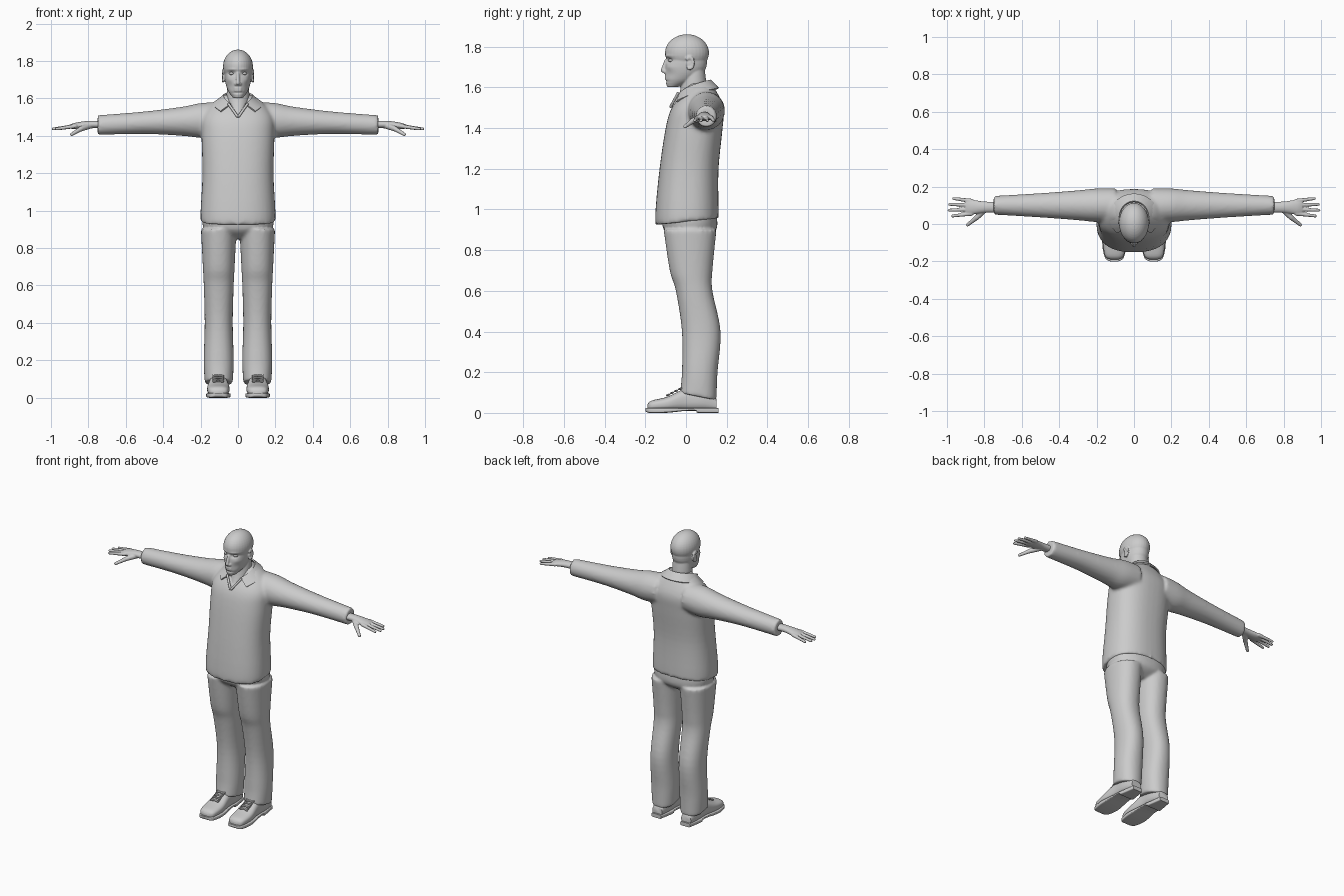
import bpy, bmesh, math
from mathutils import Vector, Matrix

cube = bpy.data.objects.get("Cube")
if cube:
    bpy.data.objects.remove(cube, do_unlink=True)

shade = (0.6, 0.6, 0.6, 1)
grey = bpy.data.materials.new("plain_grey")
grey.use_nodes = True
grey.diffuse_color = shade
grey.node_tree.nodes["Principled BSDF"].inputs["Base Color"].default_value = shade

AXES = {"x": (1, 2, 0), "y": (0, 2, 1), "z": (0, 1, 2)}


def spline(before, start, end, after, t):
    """Smooth curve from start to end, guided by the neighbouring values."""
    leave, arrive = (end - before) / 2, (after - start) / 2
    gap = end - start
    return start + t * (leave + t * (3 * gap - 2 * leave - arrive + t * (leave + arrive - 2 * gap)))


def signed_power(value, exponent):
    return math.copysign(abs(value) ** exponent, value)


def loft(bm, axis, sections, centre=0, power=2, steps=5, sides=40):
    """Skin through oval sections: position, half width, low side, high side."""
    rows, last = [], len(sections) - 1
    for i in range(last):
        near = [sections[min(max(k, 0), last)] for k in range(i - 1, i + 3)]
        for s in range(steps):
            rows.append([spline(*values, s / steps) for values in zip(*near)])
    rows.append(sections[-1])
    across, between, along = AXES[axis]
    rings = []
    for position, width, low, high in rows:
        ring = []
        for k in range(sides):
            angle = math.tau * k / sides
            point = Vector()
            point[across] = centre + width * signed_power(math.cos(angle), 2 / power)
            point[between] = (low + high + (high - low) * signed_power(math.sin(angle), 2 / power)) / 2
            point[along] = position
            ring.append(bm.verts.new(point))
        rings.append(ring)
    for ring, following in zip(rings, rings[1:]):
        for k in range(sides):
            bm.faces.new((ring[k - 1], ring[k], following[k], following[k - 1]))
    bm.faces.new(rings[0])
    bm.faces.new(rings[-1])


def capsule(bm, start, end, radius, end_radius=None):
    """Rounded bar: a sphere pulled apart into two caps."""
    start, end = Vector(start), Vector(end)
    turn = (end - start).to_track_quat("Z", "Y")
    sphere = bmesh.ops.create_uvsphere(bm, u_segments=16, v_segments=12, radius=1)
    for v in sphere["verts"]:
        if v.co.z < -.01:
            v.co = start + turn @ (v.co * radius)
        else:
            v.co = end + turn @ (v.co * (end_radius or radius))


def ball(bm, centre, size):
    place = Matrix.Translation(centre) @ Matrix.Diagonal((*size, 1))
    bmesh.ops.create_uvsphere(bm, u_segments=32, v_segments=20, radius=1, matrix=place)


def mirror(bm):
    copy = bmesh.ops.duplicate(bm, geom=bm.verts[:] + bm.edges[:] + bm.faces[:])["geom"]
    copied_verts = [item for item in copy if isinstance(item, bmesh.types.BMVert)]
    bmesh.ops.scale(bm, vec=(-1, 1, 1), verts=copied_verts)


def finish(name, bm, voxel=0, smooth=0, thickness=0, angle=180):
    """Turn the mesh into an object, optionally fusing, softening or thickening it."""
    bmesh.ops.recalc_face_normals(bm, faces=bm.faces)
    mesh = bpy.data.meshes.new(name)
    bm.to_mesh(mesh)
    bm.free()
    mesh.materials.append(grey)
    obj = bpy.data.objects.new(name, mesh)
    bpy.context.collection.objects.link(obj)
    bpy.ops.object.select_all(action="DESELECT")
    obj.select_set(True)
    bpy.context.view_layer.objects.active = obj
    if thickness:
        solid = obj.modifiers.new("thickness", "SOLIDIFY")
        solid.thickness, solid.offset = thickness, 0
    if voxel:
        fuse = obj.modifiers.new("fuse", "REMESH")
        fuse.mode, fuse.voxel_size = "VOXEL", voxel
    if smooth:
        soften = obj.modifiers.new("soften", "SMOOTH")
        soften.factor, soften.iterations = 0.5, smooth
    for modifier in list(obj.modifiers):
        bpy.ops.object.modifier_apply(modifier=modifier.name)
    bpy.ops.object.shade_smooth_by_angle(angle=math.radians(angle))
    return obj


# Shirt: mirrored sleeves fused with the body
bm = bmesh.new()
loft(bm, "x", [(.1, .09, 1.4, 1.58), (.2, .09, 1.39, 1.575), (.3, .08, 1.4, 1.555),
               (.5, .065, 1.41, 1.53), (.75, .05, 1.405, 1.51)], centre=.1)
mirror(bm)
loft(bm, "z", [(.94, .2, -.15, .16), (1, .2, -.15, .16), (1.2, .19, -.13, .16), (1.4, .195, -.1, .18),
               (1.5, .19, -.07, .185), (1.58, .13, -.01, .15), (1.62, .07, .01, .12)], power=2.4)
shirt = finish("shirt", bm, voxel=.01, smooth=5)
for v in shirt.data.vertices:  # the hem dips at the front
    v.co.z += v.co.y * max(0, 1.05 - v.co.z)

# Trousers: legs fused with the hips
bm = bmesh.new()
loft(bm, "z", [(.08, .075, -.03, .15), (.2, .08, -.02, .155), (.4, .075, -.02, .17), (.6, .08, -.05, .13),
               (.7, .085, -.08, .13), (.9, .095, -.11, .15)], centre=.103, power=2.2)
mirror(bm)
loft(bm, "z", [(.85, .08, -.05, .09), (.9, .18, -.11, .15), (.99, .19, -.12, .15)], power=2.3)
trousers = finish("trousers", bm, voxel=.009, smooth=5)
for v in trousers.data.vertices:  # the cuffs ride up over the shoes
    v.co.z -= 2 * (v.co.y - .06) * max(0, .18 - v.co.z)

# Hands: palm, four fingers and a jointed thumb
bm = bmesh.new()
loft(bm, "x", [(.72, .03, 1.44, 1.48), (.8, .03, 1.44, 1.48), (.87, .04, 1.435, 1.47),
               (.9, .035, 1.44, 1.46)], centre=.09)
for finger in range(4):
    y = .055 + .023 * finger
    reach = .99 - .01 * (finger - 1.4) ** 2
    capsule(bm, (.87, y, 1.452), (reach, y + .008 * (finger - 1.5), 1.437), .012, .008)
capsule(bm, (.79, .085, 1.455), (.84, .035, 1.437), .018, .014)
capsule(bm, (.84, .035, 1.437), (.89, -.005, 1.407), .014, .009)
mirror(bm)
finish("hands", bm, voxel=.004, smooth=3)

# Head: neck, skull, jaw, nose, lips and ears fused together
bm = bmesh.new()
loft(bm, "z", [(1.49, .03, -.07, .06), (1.58, .06, -.03, .1), (1.7, .055, -.01, .09)])
ball(bm, (0, .005, 1.77), (.08, .108, .091))
loft(bm, "z", [(1.602, .025, -.093, -.04), (1.64, .053, -.102, .05), (1.7, .07, -.102, .1),
               (1.79, .07, -.09, .1)], power=2.1)
capsule(bm, (0, -.1, 1.73), (0, -.113, 1.683), .008, .011)
capsule(bm, (-.011, -.103, 1.677), (.011, -.103, 1.677), .009)
for lip in (1.643, 1.653):
    capsule(bm, (-.014, -.098, lip), (.014, -.098, lip), .0065)
for side in (-1, 1):
    ball(bm, (side * .075, .016, 1.715), (.008, .014, .022))
    for k in range(9):  # rim of the ear
        angle = math.radians(30 * k - 110)
        rim = (side * .08, .018 + .017 * math.cos(angle), 1.72 + .027 * math.sin(angle))
        ball(bm, rim, (.007, .009, .009))
head = finish("head", bm, voxel=.004, smooth=3)

# Facial relief: sideways place, height, spread sideways, spread in height, push back
relief = [(.034, 1.733, .018, .011, .013), (.035, 1.755, .026, .007, -.004),
          (.05, 1.7, .016, .014, -.004), (.045, 1.665, .02, .02, .005), (0, 1.63, .03, .005, .005)]
for v in head.data.vertices:
    if v.co.y < -.02:
        x, z = abs(v.co.x), v.co.z
        v.co.y += sum(push * math.exp(-((x - place) / wide) ** 2 - ((z - height) / tall) ** 2)
                      for place, height, wide, tall, push in relief)

# Eyes
bm = bmesh.new()
ball(bm, (.034, -.073, 1.733), (.014, .015, .008))
mirror(bm)
finish("eyes", bm)

# Collar: a folded band from the nape round to the two front points
bm = bmesh.new()
pairs, spans = [], 10
for k in range(spans + 1):
    part = k / spans
    inner, outer = math.radians(90 - 150 * part), math.radians(90 - 135 * part)
    z = 1.635 - .065 * part ** 2
    pairs.append((bm.verts.new((.076 * math.cos(inner), .04 + .08 * math.sin(inner), z)),
                  bm.verts.new((.13 * math.cos(outer), .04 + .12 * math.sin(outer), z - .04))))
for (top, low), (next_top, next_low) in zip(pairs, pairs[1:]):
    bm.faces.new((top, next_top, next_low, low))
mirror(bm)
bmesh.ops.remove_doubles(bm, verts=bm.verts, dist=.001)
finish("collar", bm, thickness=.009, angle=50)

# Neckline opening
bm = bmesh.new()
capsule(bm, (.05, -.04, 1.57), (.004, -.075, 1.505), .007)
mirror(bm)
finish("neckline", bm)

# Shoes: uppers, soles with a raised arch, and crossed laces
bm = bmesh.new()
loft(bm, "y", [(-.19, .02, .01, .04), (-.17, .05, .01, .06), (-.09, .06, .01, .08), (0, .05, .01, .12),
               (.08, .05, .01, .12), (.15, .035, .01, .07)], centre=.105, power=2.6)
mirror(bm)
finish("shoe_uppers", bm, angle=60)

bm = bmesh.new()
loft(bm, "y", [(-.2, .02, .01, .025), (-.18, .05, 0, .025), (-.1, .065, 0, .025), (0, .054, .01, .025),
               (.05, .052, .01, .025), (.06, .052, 0, .025), (.16, .035, 0, .025)], centre=.105, power=6)
mirror(bm)
finish("shoe_soles", bm, angle=50)

bm = bmesh.new()
for row in range(4):
    back, front = Vector((0, .02 * row - .083, .09 + .01 * row)), Vector((0, .02 * row - .095, .086 + .01 * row))
    for first, second in ((back, front), (front, back)):
        capsule(bm, first + Vector((.08, 0, 0)), second + Vector((.132, 0, 0)), .0045)
mirror(bm)
finish("shoe_laces", bm)
